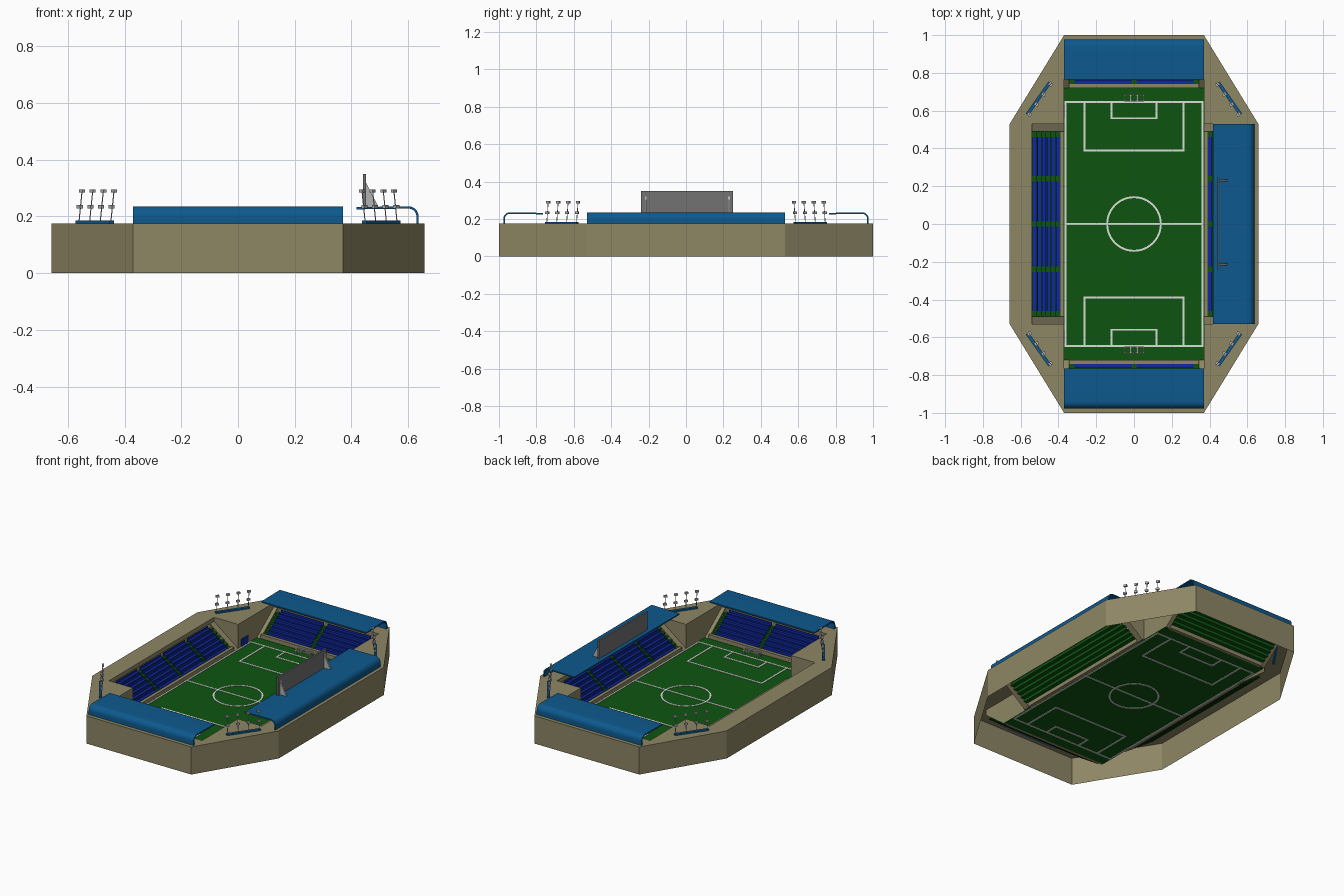
import bpy, bmesh, math
from mathutils import Matrix, Vector

cube = bpy.data.objects.get("Cube")
if cube:
    bpy.data.objects.remove(cube, do_unlink=True)


def material(name, rgb):
    mat = bpy.data.materials.new(name)
    mat.use_nodes = True
    mat.diffuse_color = (*rgb, 1)
    mat.node_tree.nodes["Principled BSDF"].inputs["Base Color"].default_value = (*rgb, 1)
    return mat


CONCRETE = material("sand concrete", (0.27, 0.24, 0.13))
ROOF = material("roof blue", (0.004, 0.1, 0.27))
SEAT = material("seat blue", (0.005, 0.022, 0.36))
GRASS = material("grass green", (0.004, 0.09, 0.005))
WHITE = material("line white", (0.72, 0.74, 0.7))
SCREEN = material("screen grey", (0.17, 0.17, 0.17))
METAL = material("light metal", (0.45, 0.45, 0.45))


def finish(name, mat, bm, turn=0.0, recalc=True):
    if recalc:
        bmesh.ops.recalc_face_normals(bm, faces=bm.faces)
    bm.transform(Matrix.Rotation(turn, 4, "Z"))
    mesh = bpy.data.meshes.new(name)
    bm.to_mesh(mesh)
    bm.free()
    mesh.materials.append(mat)
    obj = bpy.data.objects.new(name, mesh)
    bpy.context.collection.objects.link(obj)
    return obj


def add_box(bm, x0, x1, y0, y1, z0, z1):
    centre = Vector((x0 + x1, y0 + y1, z0 + z1)) / 2
    size = (x1 - x0, y1 - y0, z1 - z0, 1)
    bmesh.ops.create_cube(bm, size=1, matrix=Matrix.Translation(centre) @ Matrix.Diagonal(size))


def boxes(name, mat, specs, turn=0.0):
    bm = bmesh.new()
    for spec in specs:
        add_box(bm, *spec)
    return finish(name, mat, bm, turn)


def prism(name, mat, profile, spans, turn=0.0):
    """Extrude an x-z outline along y over each span."""
    bm = bmesh.new()
    for y0, y1 in spans:
        face = bm.faces.new([bm.verts.new((x, y0, z)) for x, z in profile])
        out = bmesh.ops.extrude_face_region(bm, geom=[face])
        moved = [v for v in out["geom"] if isinstance(v, bmesh.types.BMVert)]
        bmesh.ops.translate(bm, verts=moved, vec=(0, y1 - y0, 0))
    return finish(name, mat, bm, turn)


# Main dimensions
TOP, FLOOR, RIM = 0.176, 0.02, 0.15
SIDE, END, WIDE, LONG, BEND = 0.37, 0.72, 0.658, 1.0, 0.53
DEPTH = 0.17

# Hollow concrete shell: one quarter, mirrored
bm = bmesh.new()


def face(*points):
    bm.faces.new([bm.verts.new(p) for p in points])


def wall(path):
    for (ax, ay, az), (bx, by, bz) in zip(path, path[1:]):
        face((ax, ay, az), (bx, by, bz), (bx, by, TOP), (ax, ay, TOP))


back, end_back = SIDE + DEPTH, END + DEPTH
face((SIDE, BEND, TOP), (WIDE, BEND, TOP), (SIDE, LONG, TOP))
face((back, 0, TOP), (WIDE, 0, TOP), (WIDE, BEND, TOP), (back, BEND, TOP))
face((0, end_back, TOP), (SIDE, end_back, TOP), (SIDE, LONG, TOP), (0, LONG, TOP))
wall([(WIDE, 0, 0), (WIDE, BEND, 0), (SIDE, LONG, 0), (0, LONG, 0)])
wall([(0, end_back, RIM), (SIDE, end_back, RIM), (SIDE, END, FLOOR),
      (SIDE, BEND, FLOOR), (back, BEND, RIM), (back, 0, RIM)])
shell = finish("stadium_shell", CONCRETE, bm, recalc=False)
mirror = shell.modifiers.new("mirror", "MIRROR")
mirror.use_axis = (True, True, False)

# Pitch and its markings
boxes("pitch", GRASS, [(-SIDE, SIDE, -END, END, FLOOR - 0.006, FLOOR)])
LINE, LOW, HIGH = 0.005, FLOOR - 0.009, FLOOR + 0.003
lines = []


def line(x0, y0, x1, y1):
    lines.append((min(x0, x1) - LINE, max(x0, x1) + LINE,
                  min(y0, y1) - LINE, max(y0, y1) + LINE, LOW, HIGH))


GOAL_LINE, TOUCH = 0.645, 0.363
line(-TOUCH, 0, TOUCH, 0)
for s in (-1, 1):
    line(s * TOUCH, -GOAL_LINE, s * TOUCH, GOAL_LINE)
    line(-TOUCH, s * GOAL_LINE, TOUCH, s * GOAL_LINE)
    for half, depth in ((0.262, 0.39), (0.12, 0.56)):
        line(-half, s * depth, half, s * depth)
        for t in (-1, 1):
            line(t * half, s * depth, t * half, s * GOAL_LINE)
boxes("pitch_lines", WHITE, lines)

bm = bmesh.new()
SEGMENTS, RADIUS = 48, 0.142
rings = [[bm.verts.new((r * math.cos(a), r * math.sin(a), z))
          for a in (math.tau * i / SEGMENTS for i in range(SEGMENTS))]
         for r, z in ((RADIUS - LINE, LOW), (RADIUS + LINE, LOW),
                      (RADIUS + LINE, HIGH), (RADIUS - LINE, HIGH))]
for k in range(4):
    a, b = rings[k], rings[(k + 1) % 4]
    for i in range(SEGMENTS):
        j = (i + 1) % SEGMENTS
        bm.faces.new((a[i], a[j], b[j], b[i]))
finish("centre_circle", WHITE, bm)

# Goals: posts, crossbars and net bars
BAR, GOAL_H = 0.003, 0.035
for label, turn in (("back", 0), ("front", math.pi)):
    bars = []
    for x in (-0.05, -0.017, 0.017, 0.05):
        bars.append((x - BAR, x + BAR, 0.65, 0.685, FLOOR + GOAL_H - BAR, FLOOR + GOAL_H))
        bars.append((x - BAR, x + BAR, 0.682, 0.685, FLOOR, FLOOR + GOAL_H))
        if abs(x) > 0.03:
            bars.append((x - BAR, x + BAR, 0.648, 0.654, FLOOR, FLOOR + GOAL_H))
    for y in (0.651, 0.683):
        bars.append((-0.053, 0.053, y - BAR, y + BAR, FLOOR + GOAL_H - BAR * 2, FLOOR + GOAL_H))
    boxes(label + "_goal", WHITE, bars, turn)

# Stands: stepped terrace, seat rows, end ramps and a front parapet
ROWS, KERB = 6, 0.02
TREAD = (DEPTH - KERB) / ROWS
RISE = 0.0175


def stand(label, turn, front, half, outer, aisles):
    upper = []
    for i in range(ROWS):
        x, z = front + KERB + i * TREAD, FLOOR + 0.02 + i * RISE
        upper += [(x, z), (x + TREAD, z)]
    lower = [(x + 0.004, z - 0.005) for x, z in reversed(upper)]
    prism(label + "_terrace", GRASS, upper + lower, [(-half, half)], turn)
    seats = []
    for a, b in zip(aisles, aisles[1:]):
        for x, z in upper[::2]:
            seats.append((x + 0.002, x + TREAD - 0.004, a + 0.014, b - 0.014, z, z + 0.007))
            seats.append((x + TREAD - 0.006, x + TREAD - 0.002, a + 0.014, b - 0.014, z, z + 0.02))
    boxes(label + "_seats", SEAT, seats, turn)
    slope = [(front, FLOOR), (front + DEPTH, RIM), (front + DEPTH, RIM - 0.01),
             (front + 0.01, FLOOR - 0.006)]
    prism(label + "_end_ramps", CONCRETE, slope, [(-outer, -half), (half, outer)], turn)
    boxes(label + "_parapet", CONCRETE,
          [(front, front + KERB, -half, half, FLOOR - 0.006, FLOOR + 0.025)], turn)


# Roofs: flat canopy rolling down to the rim behind
def roof(label, turn, front, rear, half):
    radius, thick, crown = 0.036, 0.008, 0.236
    outer, inner = [(front, crown - 0.003)], [(front, crown - 0.003 - thick)]
    for i in range(9):
        a = math.pi / 2 * (1 - i / 8)
        for path, r in ((outer, radius), (inner, radius - thick)):
            path.append((rear - radius + r * math.cos(a), crown - radius + r * math.sin(a)))
    outer.append((rear, TOP))
    inner.append((rear - thick, TOP))
    obj = prism(label + "_roof", ROOF, outer + inner[::-1], [(-half, half)], turn)
    bpy.ops.object.select_all(action="DESELECT")
    obj.select_set(True)
    bpy.context.view_layer.objects.active = obj
    bpy.ops.object.shade_smooth_by_angle(angle=math.radians(35))


side_aisles, end_aisles = (-0.475, -0.24, 0, 0.24, 0.475), (-0.33, 0, 0.33)
QUARTER = math.pi / 2
for label, turn in (("left", 0), ("right", math.pi)):
    stand(label, turn, SIDE, 0.49, BEND, side_aisles)
for label, turn in (("back", QUARTER), ("front", -QUARTER)):
    stand(label, turn, END, 0.345, SIDE, end_aisles)
    roof(label, turn, 0.765, 0.977, SIDE)
roof("left", 0, 0.417, 0.637, BEND)

# Big screen on the side roof with its triangular brackets
boxes("screen", SCREEN, [(0.441, 0.451, -0.24, 0.25, 0.234, 0.35)])
prism("screen_brackets", METAL, [(0.451, 0.234), (0.495, 0.234), (0.451, 0.32)],
      [(-0.22, -0.21), (0.225, 0.235)])

# Gates in the corner walls beside the open stand
boxes("corner_gates", SEAT, [(-SIDE - 0.001, -SIDE + 0.003, *ys, FLOOR, 0.07)
                             for ys in ((0.56, 0.63), (-0.63, -0.56))])

# Floodlight racks on the four corners
for sx, xname in ((1, "left"), (-1, "right")):
    for sy, yname in ((1, "back"), (-1, "front")):
        a, b = Vector((sx * 0.565, sy * 0.58, TOP)), Vector((sx * 0.445, sy * 0.75, TOP))
        along = (b - a).normalized()
        turn = math.atan2(along.y, along.x)
        frame = Matrix.Translation((a + b) / 2) @ Matrix.Rotation(turn, 4, "Z")
        inward = -1 if (frame.to_3x3() @ Vector((0, 1, 0))).dot(a + b) > 0 else 1
        half = (b - a).length / 2
        base, rack = bmesh.new(), bmesh.new()
        add_box(base, -half, half, -0.009, 0.009, 0, 0.009)
        for i in range(4):
            x = (i - 1.5) * 0.065
            for z, y in ((0.058, 0.004), (0.114, 0.014)):
                y *= inward
                add_box(rack, x - 0.01, x + 0.01, y - 0.006, y + 0.006, z - 0.006, z + 0.006)
            start, stop = Vector((x, 0, 0)), Vector((x, inward * 0.014, 0.114))
            pole = (stop - start).to_track_quat("Z", "Y").to_matrix().to_4x4()
            bmesh.ops.create_cone(rack, segments=6, radius1=0.002, radius2=0.002, cap_ends=True,
                                  depth=(stop - start).length,
                                  matrix=Matrix.Translation((start + stop) / 2) @ pole)
        for part, mat, mesh in (("base", ROOF, base), ("lamps", METAL, rack)):
            mesh.transform(frame)
            finish(f"{yname}_{xname}_floodlight_{part}", mat, mesh)
